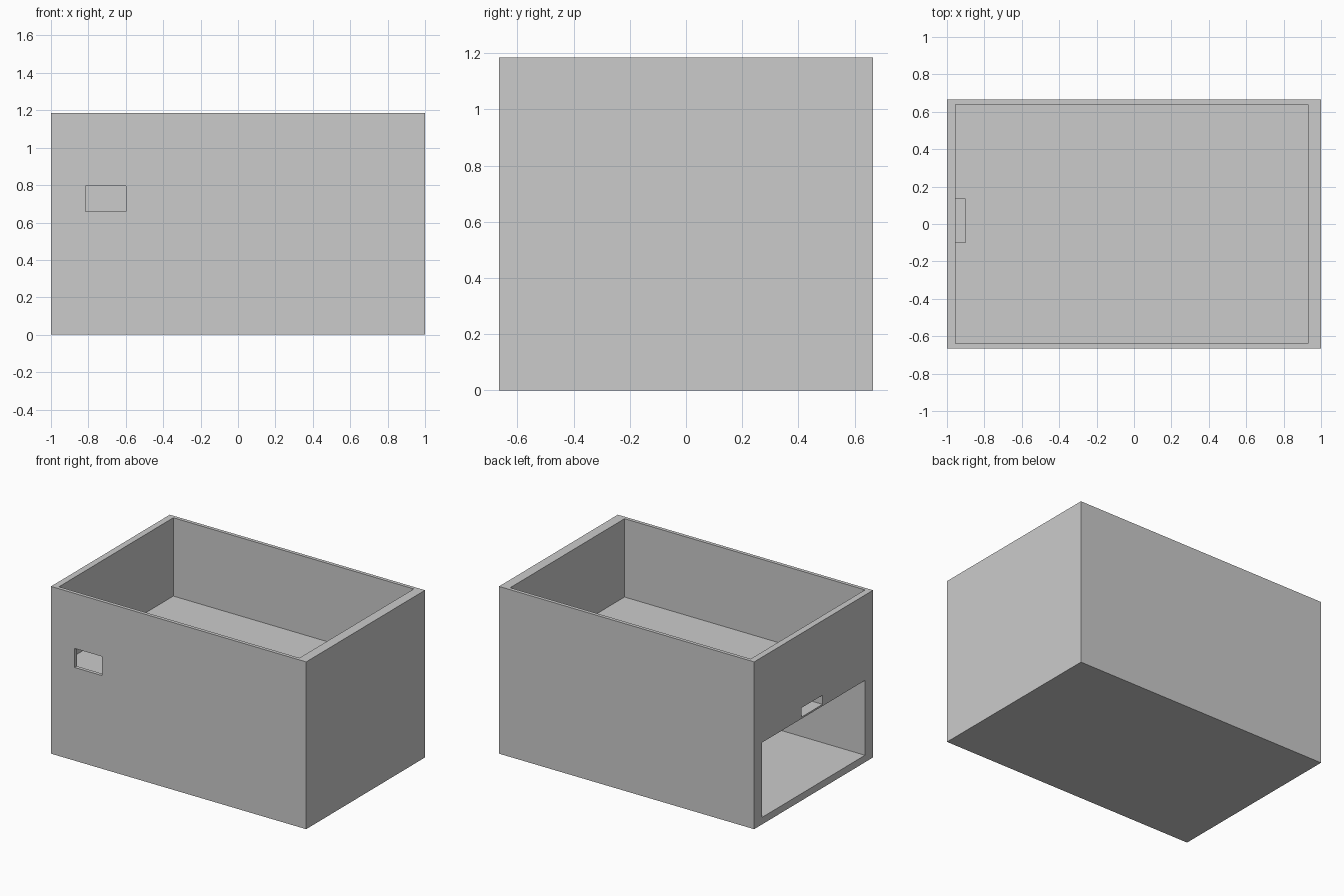
import bpy

default = bpy.data.objects.get("Cube")
if default:
    bpy.data.objects.remove(default, do_unlink=True)

grey = bpy.data.materials.new("plain grey")
grey.use_nodes = True
colour = (0.6, 0.6, 0.6, 1)
grey.diffuse_color = colour
grey.node_tree.nodes["Principled BSDF"].inputs["Base Color"].default_value = colour


def block(name, low, high):
    """Axis-aligned block between two corners."""
    centre = [(a + b) / 2 for a, b in zip(low, high)]
    bpy.ops.mesh.primitive_cube_add(size=1, location=centre)
    obj = bpy.context.object
    obj.name = name
    obj.scale = [b - a for a, b in zip(low, high)]
    bpy.ops.object.transform_apply(location=True, rotation=False, scale=True)
    obj.data.materials.append(grey)
    return obj


# Solid outer body
body = block("enclosure_body", (-1, -0.665, 0), (1, 0.665, 1.185))

# Hollows: open upper tray, lower bay, front window and cable slot
hollows = [
    block("upper_tray_cutter", (-0.955, -0.64, 0.63), (0.93, 0.64, 1.4)),
    block("lower_bay_cutter", (-1.2, -0.575, 0.05), (0.93, 0.575, 0.58)),
    block("front_window_cutter", (-0.815, -0.8, 0.66), (-0.6, -0.5, 0.795)),
    block("cable_slot_cutter", (-1.2, -0.1, 0.592), (-0.9, 0.135, 0.657)),
]
for cutter in hollows:
    cut = body.modifiers.new(cutter.name, "BOOLEAN")
    cut.operation = "DIFFERENCE"
    cut.solver = "EXACT"
    cut.object = cutter

# Bake the cuts and drop the helpers
bpy.ops.object.select_all(action="DESELECT")
body.select_set(True)
bpy.context.view_layer.objects.active = body
for cutter in hollows:
    bpy.ops.object.modifier_apply(modifier=cutter.name)
for cutter in hollows:
    bpy.data.objects.remove(cutter, do_unlink=True)
